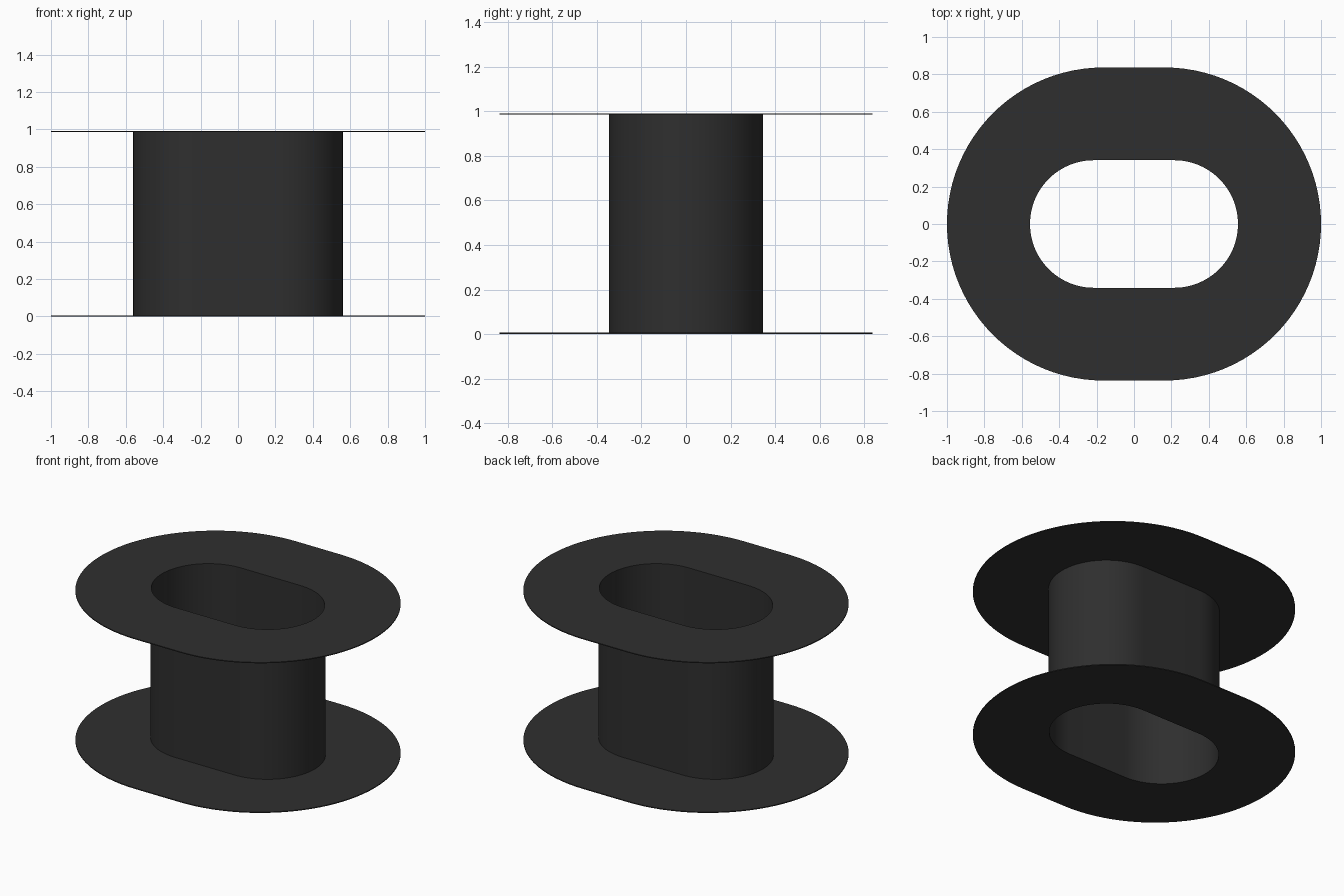
import bpy, bmesh, math

cube = bpy.data.objects.get("Cube")
if cube:
    bpy.data.objects.remove(cube, do_unlink=True)

# Single dark plastic colour
dark = bpy.data.materials.new("dark_grey_plastic")
dark.use_nodes = True
colour = (0.028, 0.028, 0.028, 1.0)
dark.diffuse_color = colour
dark.node_tree.nodes["Principled BSDF"].inputs["Base Color"].default_value = colour

ARC = 48          # segments in each rounded end
HEIGHT = 0.991
SHEET = 0.006     # flange thickness
WALL = 0.005      # core wall thickness


def slot_outline(length, radius):
    """Rounded slot: two half circles joined by straight sides."""
    straight = length - radius
    points = []
    for side in (1, -1):
        for i in range(ARC + 1):
            a = math.pi * (i / ARC - 0.5)
            points.append((side * (straight + radius * math.cos(a)),
                           side * radius * math.sin(a)))
    return points


def slot_ring(name, inner, outer, z0, z1):
    """Solid ring between two slot outlines, from z0 up to z1."""
    bm = bmesh.new()
    loops = [[bm.verts.new((x, y, z)) for x, y in outline]
             for outline, z in ((outer, z0), (outer, z1), (inner, z1), (inner, z0))]
    count = len(inner)
    for k in range(4):
        a, b = loops[k], loops[(k + 1) % 4]
        for i in range(count):
            j = (i + 1) % count
            bm.faces.new((a[i], a[j], b[j], b[i]))
    bmesh.ops.recalc_face_normals(bm, faces=bm.faces)
    mesh = bpy.data.meshes.new(name)
    bm.to_mesh(mesh)
    bm.free()
    mesh.materials.append(dark)
    obj = bpy.data.objects.new(name, mesh)
    bpy.context.collection.objects.link(obj)
    bpy.ops.object.select_all(action='DESELECT')
    obj.select_set(True)
    bpy.context.view_layer.objects.active = obj
    bpy.ops.object.shade_smooth_by_angle(angle=math.radians(30))


opening = slot_outline(0.556, 0.341)
core_outside = slot_outline(0.556 + WALL, 0.341 + WALL)
rim = slot_outline(1.0, 0.837)

# Hollow core between two wide flat flanges
slot_ring("core_tube", opening, core_outside, SHEET, HEIGHT - SHEET)
slot_ring("bottom_flange", opening, rim, 0, SHEET)
slot_ring("top_flange", opening, rim, HEIGHT - SHEET, HEIGHT)
